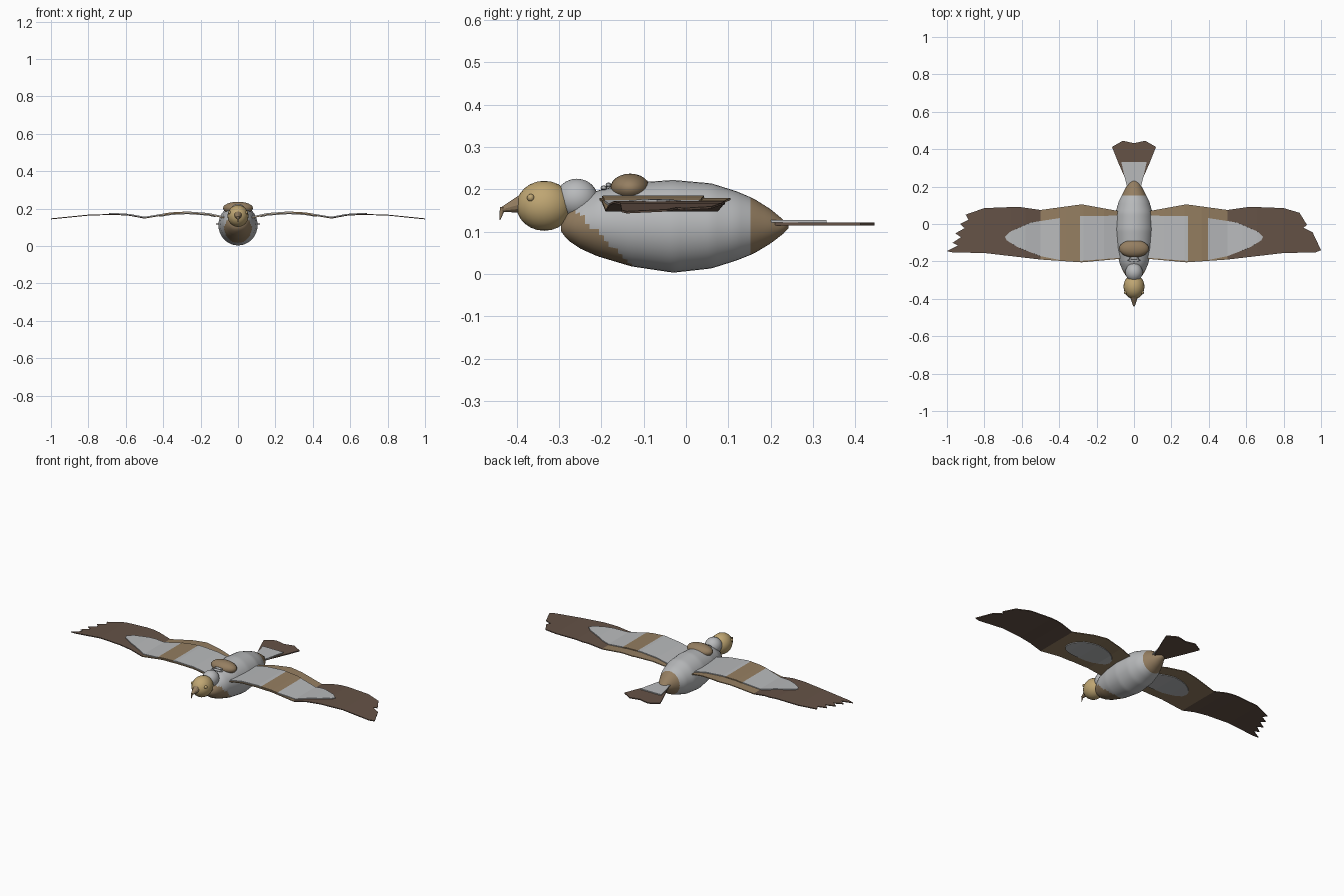
import bpy, bmesh, math
from mathutils import Vector

cube = bpy.data.objects.get("Cube")
if cube:
    bpy.data.objects.remove(cube)


def material(name, rgb):
    m = bpy.data.materials.new(name)
    m.use_nodes = True
    m.diffuse_color = (*rgb, 1)
    m.node_tree.nodes["Principled BSDF"].inputs["Base Color"].default_value = (*rgb, 1)
    return m


GREY = material("pale grey", (0.48, 0.49, 0.50))
BROWN = material("mid brown", (0.30, 0.21, 0.12))
DARK = material("dark brown", (0.13, 0.085, 0.062))
GOLD = material("tan gold", (0.52, 0.38, 0.17))


def finish(name, bm, mats, smooth=False):
    mesh = bpy.data.meshes.new(name)
    bm.to_mesh(mesh)
    bm.free()
    for m in mats:
        mesh.materials.append(m)
    for p in mesh.polygons:
        p.use_smooth = smooth
    ob = bpy.data.objects.new(name, mesh)
    bpy.context.collection.objects.link(ob)
    return ob


def ellipsoid(name, centre, radii, mat, segments=24):
    bm = bmesh.new()
    bmesh.ops.create_uvsphere(bm, u_segments=segments, v_segments=segments // 2, radius=1)
    for v in bm.verts:
        v.co = Vector(centre) + Vector(a * b for a, b in zip(v.co, radii))
    return finish(name, bm, [mat], True)


def cone(name, start, end, r1, r2, mat):
    start, end = Vector(start), Vector(end)
    bm = bmesh.new()
    bmesh.ops.create_cone(bm, cap_ends=True, segments=12, radius1=r1, radius2=r2,
                          depth=(end - start).length)
    turn = (end - start).to_track_quat('Z', 'Y')
    for v in bm.verts:
        v.co = (start + end) / 2 + turn @ v.co
    return finish(name, bm, [mat])


def lerp(table, t):
    """Interpolate rows of (key, values...) at key t."""
    for a, b in zip(table, table[1:]):
        if t <= b[0]:
            f = (t - a[0]) / (b[0] - a[0])
            return [p + (q - p) * f for p, q in zip(a[1:], b[1:])]
    return list(table[-1][1:])


# Body: rounded rings along y, rows are (y, bottom, top, half width)
BODY = [(-.295, .10, .12, .012), (-.28, .08, .15, .042), (-.25, .06, .175, .06),
        (-.21, .042, .197, .077), (-.13, .018, .215, .095), (-.03, .003, .222, .105),
        (.06, .013, .214, .099), (.12, .032, .195, .082), (.16, .048, .178, .062),
        (.2, .072, .153, .041), (.23, .095, .128, .022), (.242, .108, .114, .004)]
bm = bmesh.new()
RINGS, SEG = 48, 36
rings = []
for i in range(RINGS + 1):
    y = BODY[0][0] + (BODY[-1][0] - BODY[0][0]) * i / RINGS
    low, high, w = lerp(BODY, y)
    rings.append([bm.verts.new((w * math.cos(a), y, (low + high) / 2 + (high - low) / 2 * math.sin(a)))
                  for a in (math.tau * k / SEG for k in range(SEG))])
for a, b in zip(rings, rings[1:]):
    for k in range(SEG):
        n = (k + 1) % SEG
        bm.faces.new((a[k], a[n], b[n], b[k]))
bm.faces.new(rings[0])
bm.faces.new(rings[-1])
bmesh.ops.recalc_face_normals(bm, faces=bm.faces)
for f in bm.faces:
    c = f.calc_center_median()
    chest = c.y + c.z < -.11 and c.z < .15
    f.material_index = 1 if chest or c.y > .155 else 0
finish("body", bm, [GREY, BROWN], True)

# Neck, head, beak, eyes and back hump
ellipsoid("neck", (0, -.258, .178), (.046, .05, .047), GREY)
ellipsoid("head", (0, -.335, .161), (.056, .066, .059), GOLD)
cone("beak", (0, -.385, .166), (0, -.437, .152), .023, .005, BROWN)
cone("beak_hook", (0, -.433, .157), (0, -.44, .127), .007, .001, BROWN)
for side, label in ((1, "left"), (-1, "right")):
    ellipsoid(label + "_eye", (side * .044, -.367, .18), (.009, .009, .009), GOLD, 12)
ellipsoid("back_hump", (0, -.132, .203), (.08, .047, .034), BROWN)
ellipsoid("nape_tuft", (0, -.194, .203), (.035, .008, .006), GREY, 12)
ellipsoid("nape_tuft_rear", (0, -.183, .21), (.028, .007, .006), GREY, 12)

# Wing height along the span
WAVE = [(0, .145), (.08, .155), (.16, .172), (.27, .18), (.36, .175), (.5, .152),
        (.58, .167), (.66, .172), (.8, .168), (1, .148)]


def plate(name, outline, height, thickness, mats, rule=None, cuts=(), side=1):
    """Flat outline, cut across the span, lifted to a height and given thickness."""
    bm = bmesh.new()
    bm.faces.new([bm.verts.new((x * side, y, 0)) for x, y in outline])
    for x in cuts:
        bmesh.ops.bisect_plane(bm, geom=bm.verts[:] + bm.edges[:] + bm.faces[:],
                               plane_co=(x * side, 0, 0), plane_no=(1, 0, 0))
    bm.normal_update()
    for f in bm.faces:
        if f.normal.z < 0:
            f.normal_flip()
        if rule:
            f.material_index = rule(abs(f.calc_center_median().x))
    for v in bm.verts:
        v.co.z = height(abs(v.co.x))
    ob = finish(name, bm, mats)
    mod = ob.modifiers.new("thickness", 'SOLIDIFY')
    mod.thickness = thickness
    mod.offset = -1
    return ob


def wave(offset):
    return lambda x: lerp(WAVE, x)[0] + offset


FRONT = [(.06, -.185), (.28, -.205), (.5, -.19), (.8, -.155), (.97, -.152)]
BACK = [(.8, .085), (.62, .092), (.5, .075), (.28, .105), (.06, .065)]
TIPS = {"left": [(1, -.14), (.955, -.045), (.905, -.02), (.925, -.005), (.885, .06)],
        "right": [(1, -.145), (.94, -.115), (.97, -.1), (.925, -.07), (.955, -.05),
                  (.905, -.022), (.93, 0), (.885, .022), (.9, .05)]}
INNER = [(.07, -.18), (.29, -.198), (.29, .042), (.07, .045)]
BAND = [(.29, -.198), (.395, -.193), (.395, .035), (.29, .042)]
OUTER = [(.395, -.193), (.5, -.172), (.62, -.125), (.68, -.088), (.69, -.068),
         (.66, -.04), (.55, .008), (.395, .032)]
OVAL = [(.27 + .15 * math.cos(a), -.06 + .085 * math.sin(a))
        for a in (math.tau * k / 20 for k in range(20))]
CUTS = [row[0] for row in WAVE[1:-1]] + [.12, .22, .43]

for side, label in ((1, "left"), (-1, "right")):
    plate(label + "_wing", FRONT + TIPS[label] + BACK, wave(0), .005, [BROWN, DARK],
          lambda x: int(x > .5), CUTS, side)
    # Layered covert feathers above and a pale lining below
    for part, outline, mat in (("inner_coverts", INNER, GREY), ("covert_band", BAND, BROWN),
                               ("outer_coverts", OUTER, GREY)):
        plate(f"{label}_{part}", outline, wave(.005), .005, [mat], None, CUTS, side)
    plate(label + "_wing_lining", OVAL, wave(-.005), .004, [GREY], None, CUTS, side)


# Tail fan with a pale cover plate
def mirrored(half):
    return half + [(-x, y) for x, y in reversed(half) if x > 0]


plate("tail_fan", mirrored([(.025, .19), (.05, .25), (.085, .33), (.118, .412), (.06, .445), (0, .432)]),
      lambda x: .121, .006, [DARK])
plate("tail_cover", mirrored([(.03, .17), (.045, .23), (.068, .332)]),
      lambda x: .128, .006, [GREY])
